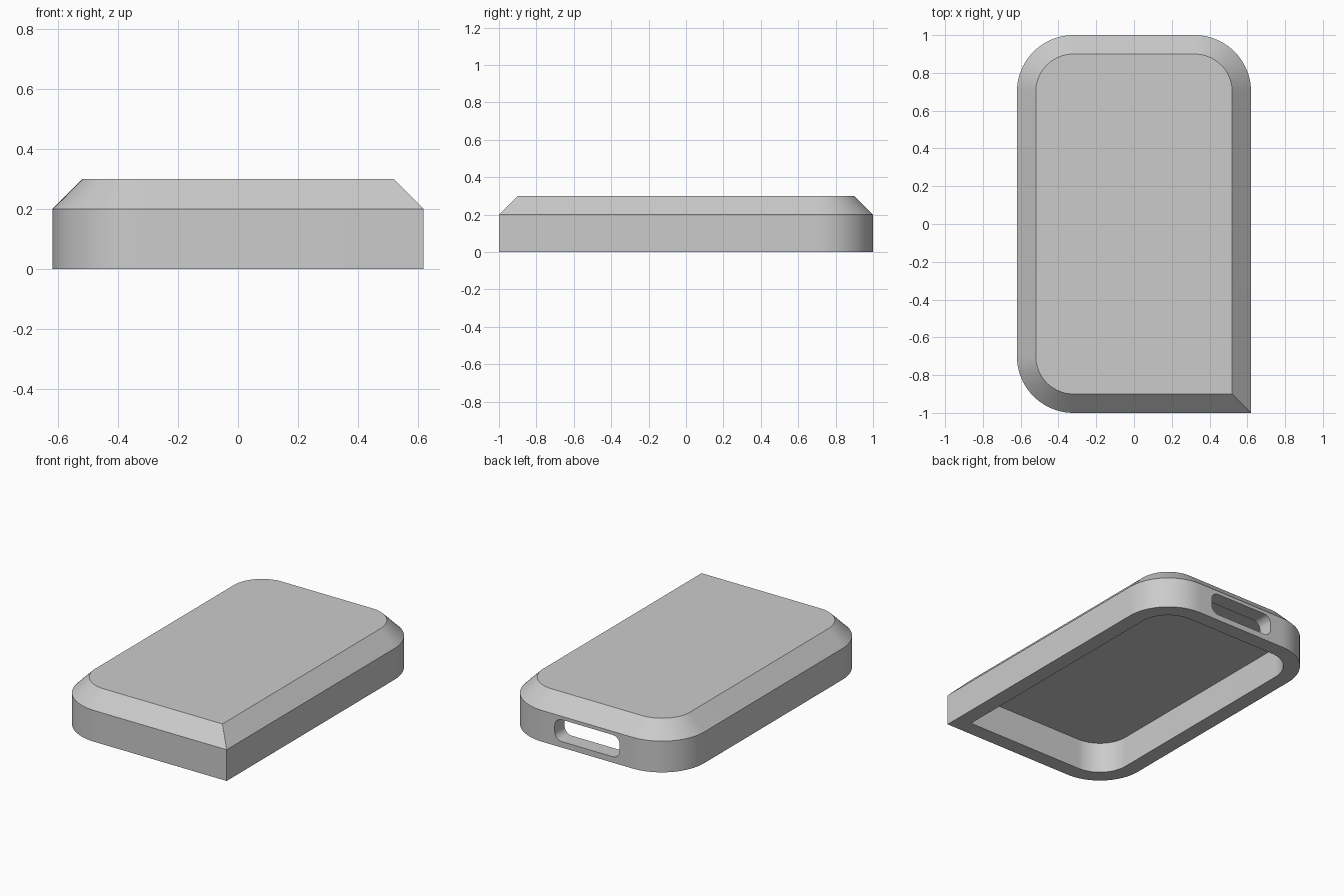
import bpy, bmesh
from math import sin, cos, pi, radians
from mathutils import Matrix

cube = bpy.data.objects.get("Cube")
if cube:
    bpy.data.objects.remove(cube, do_unlink=True)

HALF_X, HALF_Y = 0.62, 1.0
RADIUS, WALL = 0.3, 0.1
SHOULDER, TOP = 0.2, 0.3


def outline(hx, hy, r, steps, sharp_corner=None):
    """Counter-clockwise rounded rectangle; one corner may stay square."""
    points = []
    for i, (sx, sy) in enumerate([(1, 1), (-1, 1), (-1, -1), (1, -1)]):
        if i == sharp_corner:
            points.append((sx * hx, sy * hy))
            continue
        for k in range(steps + 1):
            a = (i + k / steps) * pi / 2
            points.append((sx * (hx - r) + r * cos(a), sy * (hy - r) + r * sin(a)))
    return points


def loft(name, rings):
    """Closed solid through rings of (outline, height), capped at both ends."""
    bm = bmesh.new()
    loops = [[bm.verts.new((x, y, z)) for x, y in pts] for pts, z in rings]
    for low, high in zip(loops, loops[1:]):
        for i in range(len(low)):
            j = (i + 1) % len(low)
            bm.faces.new((low[i], low[j], high[j], high[i]))
    bm.faces.new(loops[0][::-1])
    bm.faces.new(loops[-1])
    bmesh.ops.recalc_face_normals(bm, faces=bm.faces)
    mesh = bpy.data.meshes.new(name)
    bm.to_mesh(mesh)
    bm.free()
    obj = bpy.data.objects.new(name, mesh)
    bpy.context.collection.objects.link(obj)
    return obj


def cut(target, cutter):
    cutter.hide_render = True
    mod = target.modifiers.new("cut", "BOOLEAN")
    mod.operation, mod.solver, mod.object = "DIFFERENCE", "EXACT", cutter
    bpy.context.view_layer.objects.active = target
    bpy.ops.object.modifier_apply(modifier=mod.name)
    bpy.data.objects.remove(cutter, do_unlink=True)


def body_outline(inset):
    return outline(HALF_X - inset, HALF_Y - inset, RADIUS - inset, 20, sharp_corner=3)


# Chamfered shell with one square corner
shell = loft("case_shell", [(body_outline(0), 0), (body_outline(0), SHOULDER),
                            (body_outline(WALL), TOP)])

# Hollow, open underside
cut(shell, loft("cavity_cutter", [(body_outline(WALL), -0.1), (body_outline(WALL), SHOULDER)]))

# Rounded slot through the back wall
slot_shape = outline(0.23, 0.07, 0.05, 8)
slot = loft("slot_cutter", [(slot_shape, -0.15), (slot_shape, 0.15)])
slot.data.transform(Matrix.Translation((0, HALF_Y - 0.05, 0.108)) @ Matrix.Rotation(pi / 2, 4, "X"))
cut(shell, slot)

# Plain grey finish
grey = bpy.data.materials.new("grey")
grey.use_nodes = True
colour = (0.6, 0.6, 0.6, 1)
grey.diffuse_color = colour
grey.node_tree.nodes["Principled BSDF"].inputs["Base Color"].default_value = colour
shell.data.materials.clear()
shell.data.materials.append(grey)

bpy.ops.object.select_all(action="DESELECT")
shell.select_set(True)
bpy.context.view_layer.objects.active = shell
bpy.ops.object.shade_smooth_by_angle(angle=radians(30))
